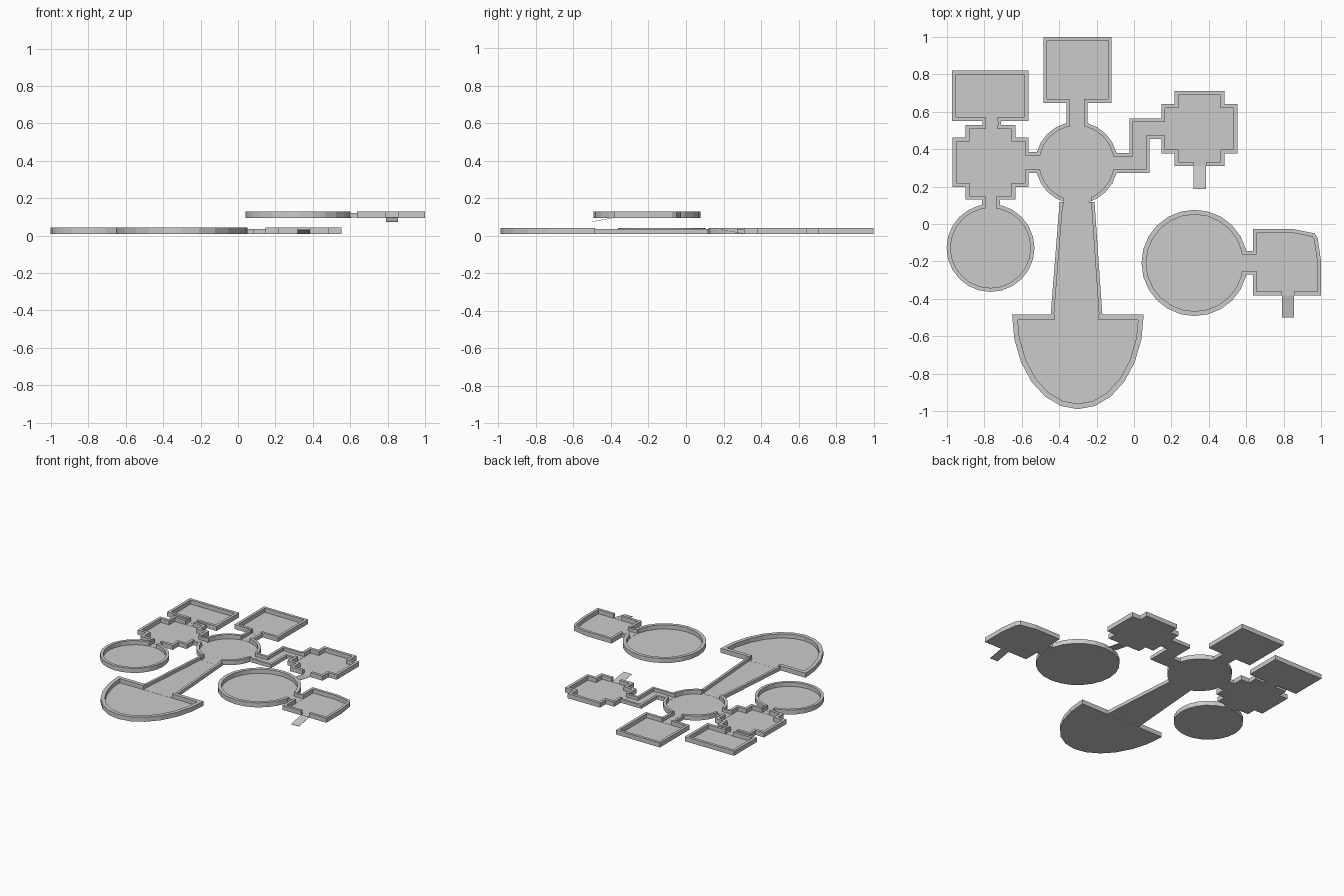
import bpy, bmesh, math
from mathutils import Vector

if "Cube" in bpy.data.objects:
    bpy.data.objects.remove(bpy.data.objects["Cube"])

FLOOR = 0.003   # floor slab thickness


def link(name, bm):
    bmesh.ops.recalc_face_normals(bm, faces=bm.faces)
    me = bpy.data.meshes.new(name)
    bm.to_mesh(me)
    bm.free()
    ob = bpy.data.objects.new(name, me)
    bpy.context.collection.objects.link(ob)
    return ob


def add_box(bm, x0, x1, y0, y1, z0, z1):
    v = [bm.verts.new((x, y, z)) for z in (z0, z1)
         for x, y in ((x0, y0), (x1, y0), (x1, y1), (x0, y1))]
    for f in ((3, 2, 1, 0), (4, 5, 6, 7), (0, 1, 5, 4), (1, 2, 6, 5), (2, 3, 7, 6), (3, 0, 4, 7)):
        bm.faces.new([v[i] for i in f])


def inset(pts, t):
    # mitred inward offset of a counter-clockwise outline
    out = []
    for i in range(len(pts)):
        a, b, c = (Vector(pts[(i + k) % len(pts)]) for k in (-1, 0, 1))
        d1, d2 = (b - a).normalized(), (c - b).normalized()
        n1, n2 = Vector((-d1.y, d1.x)), Vector((-d2.y, d2.x))
        out.append(b + (n1 + n2) * t / (1 + n1.dot(n2)))
    return out


def tray(name, pts, t, z, h):
    # floor slab with a wall all round
    bm = bmesh.new()
    inner = inset(pts, t)
    rings = [[bm.verts.new((p[0], p[1], zz)) for p in ps]
             for ps, zz in ((pts, z), (pts, z + h), (inner, z + h), (inner, z + FLOOR))]
    n = len(pts)
    for a, b in zip(rings, rings[1:]):
        for i in range(n):
            j = (i + 1) % n
            bm.faces.new((a[i], a[j], b[j], b[i]))
    bm.faces.new(rings[0][::-1])
    bm.faces.new(rings[3])
    return link(name, bm)


def rect(x0, x1, y0, y1):
    return [(x0, y0), (x1, y0), (x1, y1), (x0, y1)]


def arc(cx, cy, rx, ry, a0=0, n=24, count=24):
    return [(cx + rx * math.cos(a0 + math.tau * i / n), cy + ry * math.sin(a0 + math.tau * i / n))
            for i in range(count)]


def cross(cx, cy):
    # square room with four notched corners
    w, h, a, b = 0.204, 0.2, 0.134, 0.132
    return [(cx + x, cy + y) for x, y in (
        (-a, -h), (a, -h), (a, -b), (w, -b), (w, b), (a, b),
        (a, h), (-a, h), (-a, b), (-w, b), (-w, -b), (-a, -b))]


def build_level(z, h, rooms, passages, shaped, doors):
    trays = [tray(n, p, t, z, h) for n, p, t in rooms]
    trays += [tray(n, p, 0.018, z + 0.0005, h - 0.008) for n, p in shaped]
    doors = list(doors)
    for name, x0, x1, y0, y1, axis in passages:
        trays.append(tray(name, rect(x0, x1, y0, y1), 0.018, z + 0.0005, h - 0.008))
        s, e = 0.019, 0.025
        doors.append((x0 - e, x1 + e, y0 + s, y1 - s) if axis == 'x'
                     else (x0 + s, x1 - s, y0 - e, y1 + e))
    # doorways cut through every wall they meet
    bm = bmesh.new()
    for d in doors:
        add_box(bm, *d, z + FLOOR + 0.001, z + h + 0.02)
    cutter = link("doorway_cutter", bm)
    cutter.hide_render = True
    for ob in trays:
        m = ob.modifiers.new("doorways", 'BOOLEAN')
        m.operation, m.solver, m.object = 'DIFFERENCE', 'EXACT', cutter
    deps = bpy.context.evaluated_depsgraph_get()
    done = [bpy.data.meshes.new_from_object(ob.evaluated_get(deps)) for ob in trays]
    for ob, me in zip(trays, done):
        ob.modifiers.clear()
        ob.data = me
    bpy.data.objects.remove(cutter)


def ramp(name, x0, x1, y0, y1, z0, z1):
    # thin sloping slab from (y0, z0) to (y1, z1)
    bm = bmesh.new()
    add_box(bm, x0, x1, y0, y1, 0, 0.002)
    for v in bm.verts:
        v.co.z += z0 if abs(v.co.y - y0) < 1e-5 else z1
    link(name, bm)


# lower level
half_oval = arc(-0.30, -0.484, 0.352, 0.506, math.pi, 24, 13)
build_level(
    0.008, 0.034,
    rooms=[
        ("north_room", rect(-0.484, -0.12, 0.647, 1.0), 0.02),
        ("central_round_room", arc(-0.307, 0.327, 0.22, 0.22), 0.02),
        ("northwest_room", rect(-0.973, -0.564, 0.551, 0.82), 0.021),
        ("west_notched_room", cross(-0.767, 0.33), 0.021),
        ("southwest_round_room", arc(-0.767, -0.128, 0.235, 0.235), 0.021),
        ("east_notched_room", cross(0.35, 0.51), 0.021),
        ("south_half_round_room", half_oval, 0.028),
    ],
    passages=[
        ("north_passage", -0.36, -0.249, 0.532, 0.662, 'y'),
        ("northwest_passage", -0.81, -0.71, 0.51, 0.568, 'y'),
        ("southwest_passage", -0.813, -0.717, 0.092, 0.147, 'y'),
        ("west_passage", -0.58, -0.512, 0.273, 0.385, 'x'),
    ],
    shaped=[
        ("east_bent_passage", [(-0.105, 0.273), (0.083, 0.273), (0.083, 0.455), (0.162, 0.455),
                               (0.162, 0.565), (-0.024, 0.565), (-0.024, 0.38), (-0.105, 0.38)]),
        ("south_hall", [(-0.447, -0.505), (-0.168, -0.505), (-0.211, 0.117), (-0.398, 0.117)]),
    ],
    doors=[
        (-0.15, -0.083, 0.292, 0.361), (0.138, 0.2, 0.474, 0.546),
        (-0.378, -0.231, 0.085, 0.16), (-0.425, -0.19, -0.55, -0.465),
        (0.318, 0.385, 0.29, 0.34),
    ])

# upper level
build_level(
    0.095, 0.034,
    rooms=[
        ("upper_round_room", arc(0.324, -0.208, 0.284, 0.284), 0.025),
        ("upper_corner_room", [(0.636, -0.382), (1.0, -0.382), (1.0, -0.2), (0.982, -0.075),
                               (0.965, -0.05), (0.85, -0.027), (0.636, -0.027)], 0.02),
    ],
    passages=[("upper_passage", 0.588, 0.65, -0.27, -0.145, 'x')],
    shaped=[],
    doors=[(0.79, 0.856, -0.41, -0.35)])

# ramps between levels
ramp("lower_ramp", 0.318, 0.385, 0.187, 0.315, 0.031, 0.009)
ramp("upper_ramp", 0.79, 0.856, -0.5, -0.38, 0.073, 0.096)
